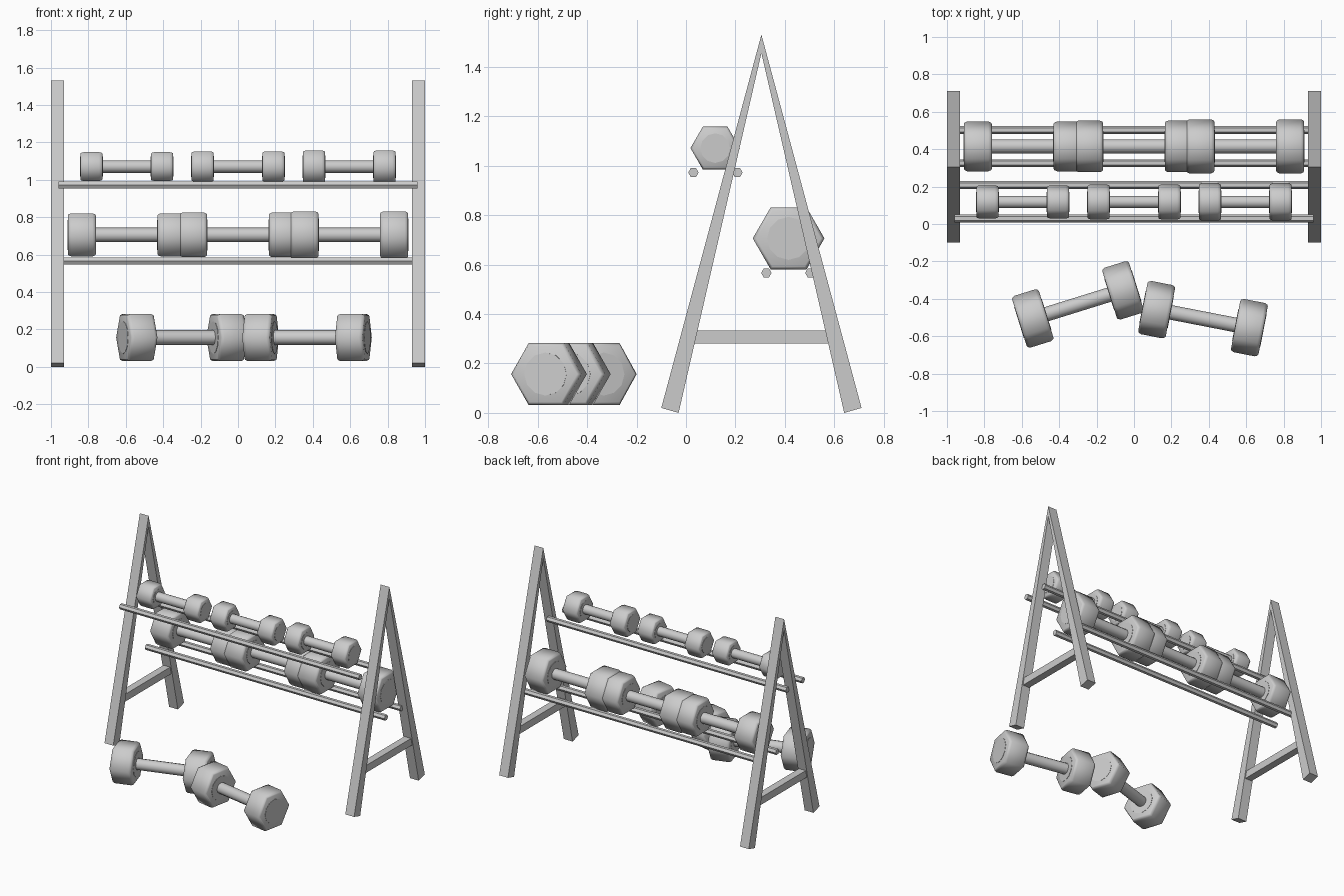
import bpy, bmesh, math
from mathutils import Vector

if "Cube" in bpy.data.objects:
    bpy.data.objects.remove(bpy.data.objects["Cube"])

grey = bpy.data.materials.new("plain_grey")
grey.diffuse_color = (0.6, 0.6, 0.6, 1)
grey.use_nodes = True
grey.node_tree.nodes["Principled BSDF"].inputs["Base Color"].default_value = grey.diffuse_color


def make_object(name, bm, smooth=False):
    bmesh.ops.recalc_face_normals(bm, faces=bm.faces)
    mesh = bpy.data.meshes.new(name)
    bm.to_mesh(mesh)
    bm.free()
    mesh.materials.append(grey)
    ob = bpy.data.objects.new(name, mesh)
    bpy.context.collection.objects.link(ob)
    if smooth:
        bpy.ops.object.select_all(action='DESELECT')
        ob.select_set(True)
        bpy.context.view_layer.objects.active = ob
        bpy.ops.object.shade_smooth_by_angle(angle=math.radians(68))
    return ob


def loft(bm, profile, sides):
    """Closed solid along x from (x, radius) pairs, with a corner on +y."""
    rings = []
    for x, r in profile:
        rings.append([bm.verts.new((x, r * math.cos(a), r * math.sin(a)))
                      for a in (math.tau * k / sides for k in range(sides))])
    for a, b in zip(rings, rings[1:]):
        for k in range(sides):
            j = (k + 1) % sides
            bm.faces.new((a[k], a[j], b[j], b[k]))
    bm.faces.new(rings[0])
    bm.faces.new(rings[-1])


def extrude_yz(bm, points, x0, x1):
    face = bm.faces.new([bm.verts.new((x0, y, z)) for y, z in points])
    out = bmesh.ops.extrude_face_region(bm, geom=[face])
    verts = [g for g in out["geom"] if isinstance(g, bmesh.types.BMVert)]
    bmesh.ops.translate(bm, verts=verts, vec=Vector((x1 - x0, 0, 0)))


def dumbbell(name, loc, offset, h, R, handle, turn=0):
    bm = bmesh.new()
    loft(bm, [(-offset, handle), (offset, handle)], 12)
    half = [(h, 0.9), (h - 0.004, 0.955), (h - 0.018, 1.0)]
    for s in (-1, 1):
        c = s * offset
        # hexagonal head with softened rims
        loft(bm, [(c - x, r * R) for x, r in half] +
                 [(c + x, r * R) for x, r in reversed(half)], 6)
        # round end plate
        loft(bm, [(c - h - 0.002, 0.6 * R), (c + h + 0.002, 0.6 * R)], 12)
    ob = make_object(name, bm, True)
    ob.location = loc
    ob.rotation_euler.z = math.radians(turn)


# A-shaped end frames with tapering legs and a cross bar
for side, s in (("left", -1), ("right", 1)):
    bm = bmesh.new()
    extrude_yz(bm, [(-0.10, 0.02), (-0.03, 0), (0.305, 1.455),
                    (0.64, 0), (0.71, 0.02), (0.305, 1.53)], s * 0.93, s * 1.0)
    make_object(side + "_a_frame", bm)
    bm = bmesh.new()
    extrude_yz(bm, [(0.025, 0.28), (0.585, 0.28), (0.575, 0.333), (0.035, 0.333)],
               s * 0.938, s * 0.992)
    make_object(side + "_cross_bar", bm)

# Hexagonal rails, two per shelf
for name, y, z in (("upper_front", 0.03, 0.972), ("upper_back", 0.208, 0.972),
                   ("lower_front", 0.325, 0.566), ("lower_back", 0.503, 0.566)):
    bm = bmesh.new()
    loft(bm, [(-0.96, 0.021), (0.96, 0.021)], 6)
    make_object(name + "_rail", bm).location = (0, y, z)

# Dumbbells on the shelves, growing to the right
for i in range(3):
    x = (i - 1) * 0.595
    dumbbell(f"small_dumbbell_{i + 1}", (x, 0.118, 1.071), 0.189, 0.059,
             (0.089, 0.094, 0.1)[i], 0.033)
    dumbbell(f"large_dumbbell_{i + 1}", (x, 0.415, 0.706), 0.24, 0.075,
             (0.133, 0.138, 0.145)[i], 0.038)

# Dumbbells lying in front
dumbbell("floor_dumbbell_left", (-0.30, -0.43, 0.157), 0.2525, 0.075, 0.145, 0.039, 17.3)
dumbbell("floor_dumbbell_right", (0.369, -0.506, 0.157), 0.2525, 0.075, 0.145, 0.039, -11)
